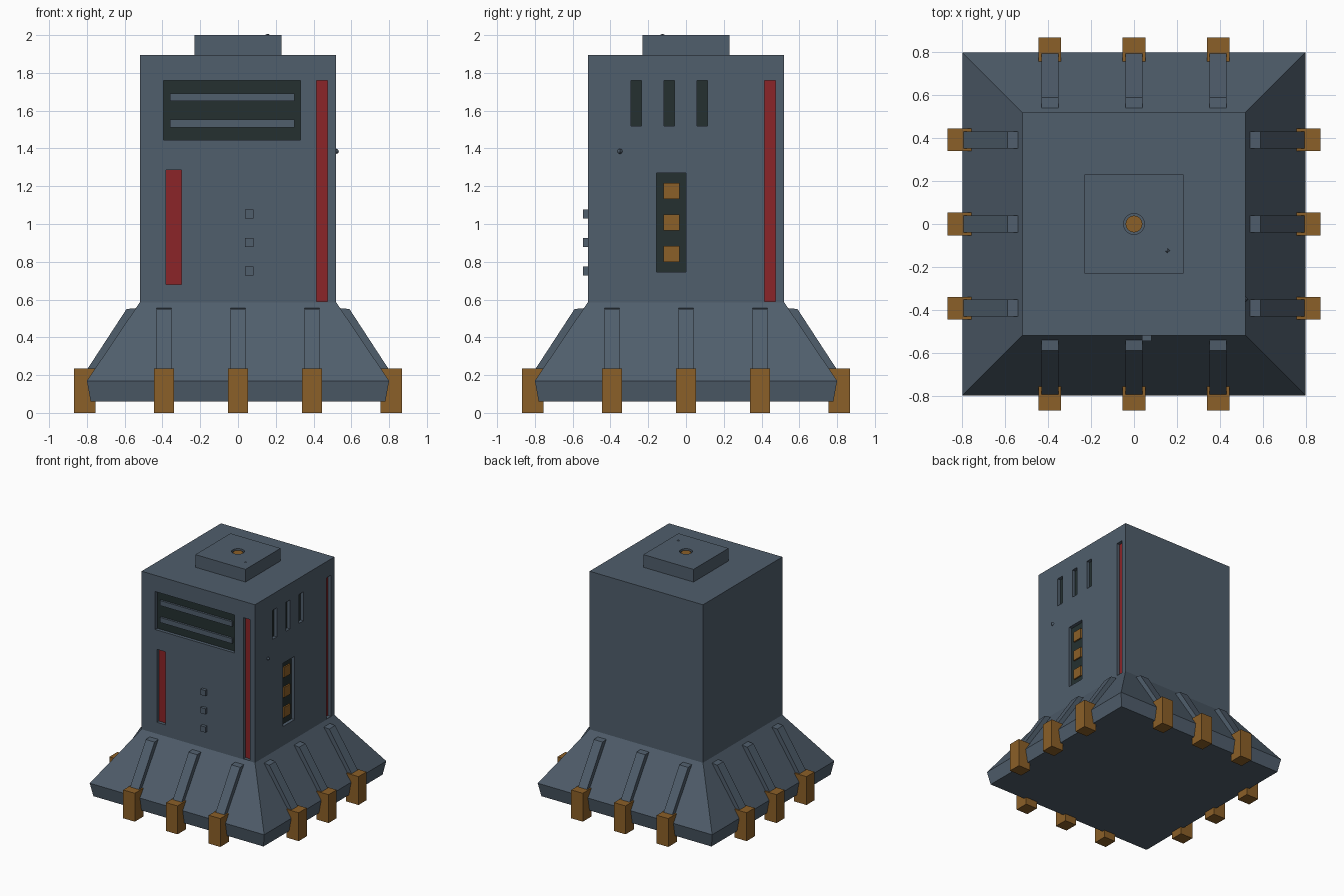
import bpy, bmesh, math
from mathutils import Matrix, Vector

if "Cube" in bpy.data.objects:
    bpy.data.objects.remove(bpy.data.objects["Cube"])


def material(name, rgb):
    m = bpy.data.materials.new(name)
    m.diffuse_color = (*rgb, 1)
    m.use_nodes = True
    m.node_tree.nodes["Principled BSDF"].inputs["Base Color"].default_value = m.diffuse_color
    return m


HULL = material("slate_grey", (0.080, 0.112, 0.150))
AMBER = material("amber", (0.26, 0.115, 0.021))
RED = material("dark_red", (0.26, 0.018, 0.021))
DARK = material("dark_green_grey", (0.018, 0.030, 0.030))


def finish(name, bm, mat):
    bmesh.ops.recalc_face_normals(bm, faces=bm.faces)
    me = bpy.data.meshes.new(name)
    bm.to_mesh(me)
    bm.free()
    me.materials.append(mat)
    ob = bpy.data.objects.new(name, me)
    bpy.context.collection.objects.link(ob)
    return ob


def add_box(bm, lo, hi, turn=Matrix()):
    lo, hi = Vector(lo), Vector(hi)
    mat = turn @ Matrix.Translation((lo + hi) / 2) @ Matrix.Diagonal((*(hi - lo), 1))
    bmesh.ops.create_cube(bm, size=1, matrix=mat)


def box(name, lo, hi, mat, turn=Matrix()):
    bm = bmesh.new()
    add_box(bm, lo, hi, turn)
    return finish(name, bm, mat)


def disc(bm, r, z0, z1, n=24):
    bmesh.ops.create_cone(bm, cap_ends=True, segments=n, radius1=r, radius2=r,
                          depth=z1 - z0, matrix=Matrix.Translation((0, 0, (z0 + z1) / 2)))


def carve(ob, cutter_bm):
    """Subtract the cutter and bake the result into the object."""
    cutter = finish("cutter", cutter_bm, HULL)
    cutter.hide_render = True
    mod = ob.modifiers.new("cut", 'BOOLEAN')
    mod.operation, mod.solver, mod.object = 'DIFFERENCE', 'EXACT', cutter
    dg = bpy.context.evaluated_depsgraph_get()
    me = bpy.data.meshes.new_from_object(ob.evaluated_get(dg))
    ob.modifiers.clear()
    ob.data = me
    bpy.data.objects.remove(cutter)


# Panels are laid out on the front wall (u, z); a quarter turn puts them on the right wall
FRONT, RIGHT = Matrix(), Matrix.Rotation(math.pi / 2, 4, 'Z')
WALL, FLOOR = -0.52, -0.49

# Hull: tower and flared skirt as stacked square rings
bm = bmesh.new()
rings = []
for r, z in [(0.78, 0.06), (0.80, 0.17), (0.52, 0.585), (0.52, 1.895)]:
    rings.append([bm.verts.new((sx * r, sy * r, z))
                  for sx, sy in ((-1, -1), (1, -1), (1, 1), (-1, 1))])
for a, b in zip(rings, rings[1:]):
    for i in range(4):
        j = (i + 1) % 4
        bm.faces.new((a[i], a[j], b[j], b[i]))
bm.faces.new(rings[0])
bm.faces.new(rings[-1])
hull = finish("hull", bm, HULL)

# Recesses: name, wall, u range, z range, floor colour
recesses = [
    ("vent", FRONT, -0.395, 0.33, 1.445, 1.76, DARK),
    ("front_short_stripe", FRONT, -0.38, -0.30, 0.68, 1.285, RED),
    ("front_long_stripe", FRONT, 0.415, 0.475, 0.59, 1.76, RED),
    ("side_long_stripe", RIGHT, 0.415, 0.475, 0.59, 1.76, RED),
    ("lamp_panel", RIGHT, -0.155, 0.0, 0.745, 1.27, DARK),
]
for i in range(3):
    u = -0.29 + i * 0.174
    recesses.append((f"slot_{i}", RIGHT, u, u + 0.055, 1.52, 1.76, DARK))
cut = bmesh.new()
for name, turn, u0, u1, z0, z1, mat in recesses:
    add_box(cut, (u0, WALL - 0.05, z0), (u1, FLOOR, z1), turn)
    box(name + "_floor", (u0, FLOOR - 0.003, z0), (u1, FLOOR + 0.003, z1), mat, turn)
carve(hull, cut)

# Vent slats
for i, z in enumerate((1.51, 1.65)):
    box(f"vent_slat_{i}", (-0.36, -0.51, z), (0.30, FLOOR, z + 0.042), HULL)

# Lamps on the right wall, buttons on the front wall
for i in range(3):
    z = 0.80 + i * 0.166
    box(f"lamp_{i}", (-0.12, -0.505, z), (-0.035, FLOOR, z + 0.084), AMBER, RIGHT)
    z = 0.727 + i * 0.151
    box(f"button_{i}", (0.037, -0.545, z), (0.082, WALL + 0.01, z + 0.047), HULL)

# Roof cap with a round socket and lamp
cap = box("roof_cap", (-0.23, -0.23, 1.885), (0.23, 0.23, 2.0), HULL)
cut = bmesh.new()
disc(cut, 0.049, 1.97, 2.05)
carve(cap, cut)
bm = bmesh.new()
disc(bm, 0.039, 1.965, 1.99)
finish("roof_lamp", bm, AMBER)

# Tiny studs
for name, p in (("wall_stud", (0.52, -0.35, 1.385)), ("roof_stud", (0.157, -0.125, 1.993))):
    bm = bmesh.new()
    bmesh.ops.create_uvsphere(bm, u_segments=4, v_segments=4, radius=0.014,
                              matrix=Matrix.Translation(p))
    finish(name, bm, HULL)

# Sloped ribs and feet, three on each side
RIB = [(-0.53, 0.555), (-0.59, 0.55), (-0.80, 0.228), (-0.797, 0.15), (-0.70, 0.20)]
for side in range(4):
    turn = Matrix.Rotation(side * math.pi / 2, 4, 'Z')
    for k in (-1, 0, 1):
        x = 0.392 * k
        bm = bmesh.new()
        face = bm.faces.new([bm.verts.new((x - 0.04, y, z)) for y, z in RIB])
        ext = bmesh.ops.extrude_face_region(bm, geom=[face])
        new = [v for v in ext["geom"] if isinstance(v, bmesh.types.BMVert)]
        bmesh.ops.translate(bm, verts=new, vec=(0.08, 0, 0))
        bmesh.ops.transform(bm, matrix=turn, verts=bm.verts)
        finish(f"rib_{side}_{k + 1}", bm, HULL)
        box(f"foot_{side}_{k + 1}", (x - 0.053, -0.868, 0), (x + 0.053, -0.755, 0.235),
            AMBER, turn)
